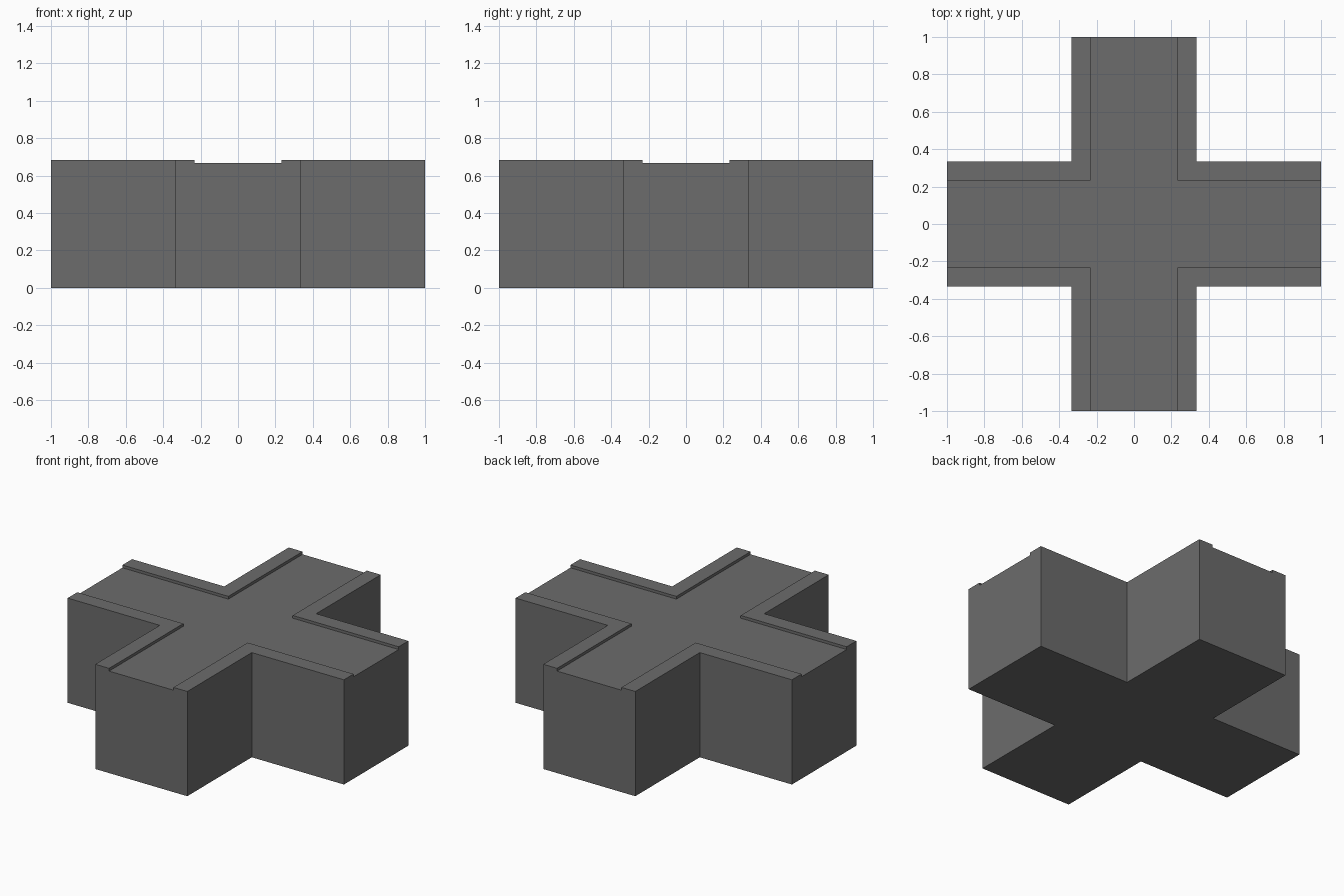
import bpy, bmesh

if "Cube" in bpy.data.objects:
    bpy.data.objects.remove(bpy.data.objects["Cube"])

ARM = 1.0        # arm length from the centre
HALF = 0.333     # half width of an arm
ROAD = 0.233     # half width of the sunken road
ROAD_Z = 0.667   # road height
KERB_Z = 0.685   # kerb height
GREY = 0.15      # dark grey

bm = bmesh.new()
verts = {}


def vert(x, y):
    """Shared ground vertex."""
    key = (round(x, 4), round(y, 4))
    if key not in verts:
        verts[key] = bm.verts.new((x, y, 0))
    return verts[key]


def face(points):
    return bm.faces.new([vert(*p) for p in points])


def raise_faces(faces, height):
    """Extrude a region straight up and return its new top faces."""
    geom = bmesh.ops.extrude_face_region(bm, geom=faces)["geom"]
    for v in (g for g in geom if isinstance(g, bmesh.types.BMVert)):
        v.co.z = height
    return [g for g in geom if isinstance(g, bmesh.types.BMFace)]


# Plan: a road cross in the middle and four L-shaped kerbs in its corners
quadrants = [(1, 1), (-1, 1), (-1, -1), (1, -1)]
road_outline = []
for sx, sy in quadrants:
    arm = [(sx * ARM, sy * ROAD), (sx * ROAD, sy * ROAD), (sx * ROAD, sy * ARM)]
    road_outline += arm if sx * sy > 0 else arm[::-1]
    kerb = arm + [(sx * HALF, sy * ARM), (sx * HALF, sy * HALF), (sx * ARM, sy * HALF)]
    face(kerb if sx * sy > 0 else kerb[::-1])
face(road_outline)

# Solid block up to road level
top = raise_faces(bm.faces[:], ROAD_Z)

# Raised kerbs, found as the tops that lie off the centre
kerbs = [f for f in top if abs(f.calc_center_median().x) > 0.1]
raise_faces(kerbs, KERB_Z)
hidden = [f for f in kerbs if f.is_valid and f.calc_center_median().z < KERB_Z - 0.001]
if hidden:
    bmesh.ops.delete(bm, geom=hidden, context='FACES_ONLY')

# Merge coplanar pieces and fix the face directions
bmesh.ops.dissolve_limit(bm, angle_limit=0.01, verts=bm.verts[:], edges=bm.edges[:])
bmesh.ops.recalc_face_normals(bm, faces=bm.faces[:])

mesh = bpy.data.meshes.new("crossroad_block")
bm.to_mesh(mesh)
bm.free()

# Dark grey surface
mat = bpy.data.materials.new("dark_grey")
mat.diffuse_color = (GREY, GREY, GREY, 1)
mat.use_nodes = True
mat.node_tree.nodes["Principled BSDF"].inputs["Base Color"].default_value = mat.diffuse_color
mesh.materials.append(mat)
bpy.context.collection.objects.link(bpy.data.objects.new("crossroad_block", mesh))
